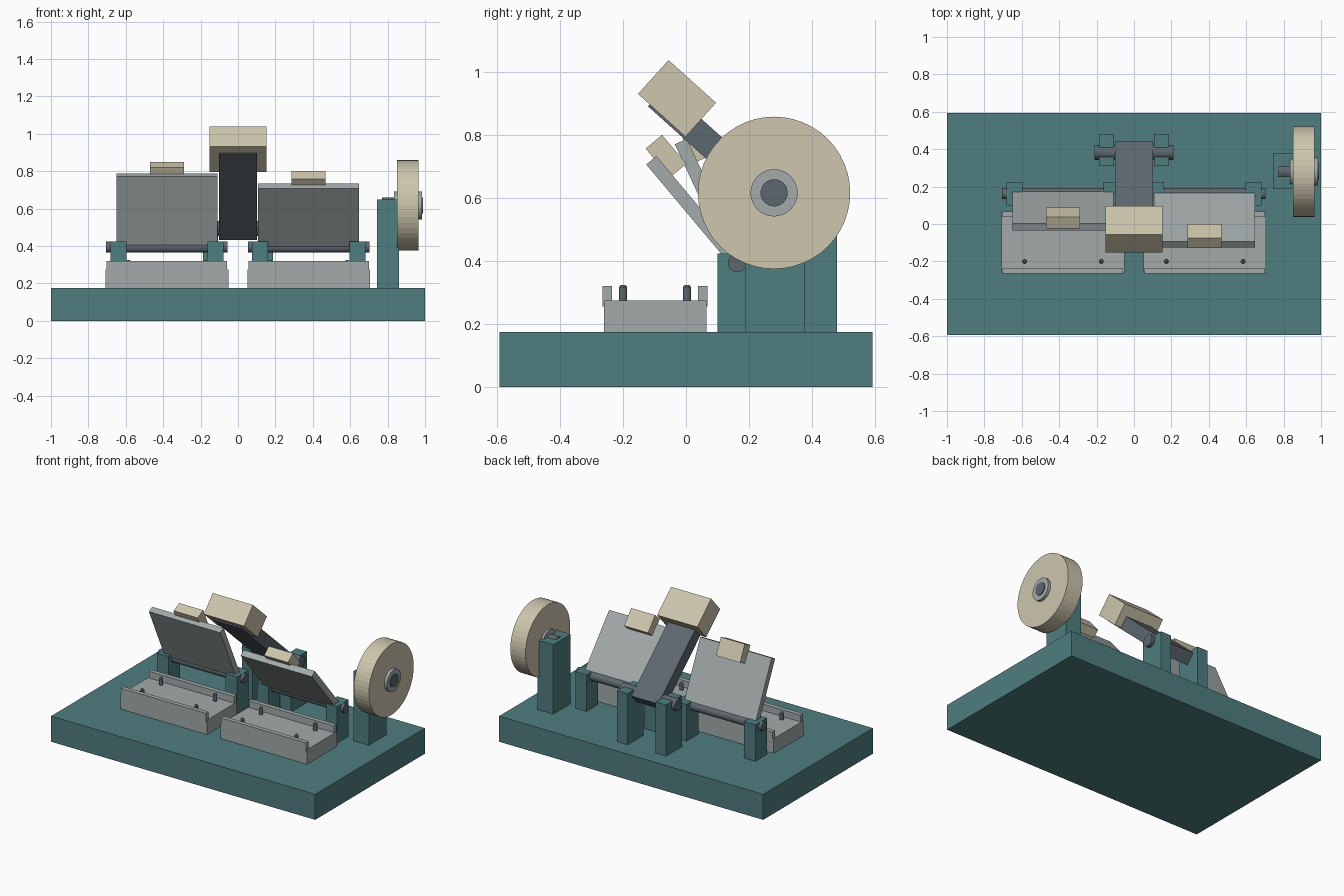
import bpy
import bmesh
from math import radians, pi
from mathutils import Matrix, Vector

cube = bpy.data.objects.get("Cube")
if cube:
    bpy.data.objects.remove(cube, do_unlink=True)


def material(name, rgb):
    m = bpy.data.materials.new(name)
    m.use_nodes = True
    m.diffuse_color = (*rgb, 1)
    m.node_tree.nodes["Principled BSDF"].inputs["Base Color"].default_value = (*rgb, 1)
    return m


TEAL = material("teal paint", (0.08, 0.205, 0.215))
CREAM = material("cream", (0.61, 0.565, 0.42))
GREY = material("light grey metal", (0.366, 0.402, 0.402))
DARK = material("dark steel", (0.11, 0.136, 0.16))


def finish(name, bm, mat):
    mesh = bpy.data.meshes.new(name)
    bm.to_mesh(mesh)
    bm.free()
    mesh.materials.append(mat)
    obj = bpy.data.objects.new(name, mesh)
    bpy.context.collection.objects.link(obj)
    return obj


def box(name, x, y, z, mat, frame=Matrix()):
    """Box from three (low, high) ranges, placed in an optional frame."""
    bm = bmesh.new()
    size = Matrix.Diagonal((x[1] - x[0], y[1] - y[0], z[1] - z[0], 1))
    mid = Matrix.Translation((sum(x) / 2, sum(y) / 2, sum(z) / 2))
    bmesh.ops.create_cube(bm, size=1, matrix=frame @ mid @ size)
    return finish(name, bm, mat)


def rod(name, x, y, z, r, mat, sides=24):
    """Cylinder lying along x."""
    bm = bmesh.new()
    place = Matrix.Translation((sum(x) / 2, y, z)) @ Matrix.Rotation(pi / 2, 4, "Y")
    bmesh.ops.create_cone(bm, cap_ends=True, segments=sides, radius1=r, radius2=r,
                          depth=x[1] - x[0], matrix=place)
    return finish(name, bm, mat)


def pin(name, x, y, low, high, r):
    """Upright pin with a chamfered tip."""
    bm = bmesh.new()
    bmesh.ops.create_cone(bm, cap_ends=True, segments=16, radius1=r, radius2=r,
                          depth=high - low,
                          matrix=Matrix.Translation((x, y, (low + high) / 2)))
    top = [f for f in bm.faces if f.normal.z > 0.9]
    bmesh.ops.inset_region(bm, faces=top, thickness=r * 0.45, use_even_offset=True)
    for v in {v for f in top for v in f.verts}:
        v.co.z += r * 0.6
    return finish(name, bm, DARK)


def tilted(y, z, degrees):
    """Frame at a pivot: local -y runs up the slope, local z is its upper normal."""
    return Matrix.Translation((0, y, z)) @ Matrix.Rotation(-radians(degrees), 4, "X")


# Base plate
box("base", (-1, 1), (-0.593, 0.593), (0, 0.175), TEAL)

# Two stations, each with a bed, rails, pins, hinge and raised flap
HINGE_Y, HINGE_Z = 0.163, 0.395
for side, cx, tilt in (("right", -0.38, 65), ("left", 0.378, 50)):
    box(side + "_bed", (cx - 0.328, cx + 0.328), (-0.26, 0.065), (0.17, 0.275), GREY)
    for end, y in (("front", -0.25), ("back", 0.053)):
        box(f"{side}_{end}_rail", (cx - 0.322, cx + 0.322),
            (y - 0.015, y + 0.015), (0.255, 0.321), GREY)
    for px in (-0.205, 0.205):
        for py in (-0.2, 0.003):
            pin(side + "_locating_pin", cx + px, py, 0.27, 0.317, 0.013)

    for px in (-0.26, 0.26):
        box(side + "_hinge_post", (cx + px - 0.043, cx + px + 0.043),
            (0.1, 0.225), (0.17, 0.425), TEAL)
    rod(side + "_hinge_rod", (cx - 0.325, cx + 0.325), HINGE_Y, HINGE_Z, 0.03, DARK)

    frame = tilted(HINGE_Y, HINGE_Z, tilt)
    box(side + "_flap", (cx - 0.27, cx + 0.27), (-0.425, 0), (-0.021, 0.021), GREY, frame)
    box(side + "_flap_handle", (cx - 0.091, cx + 0.091),
        (-0.465, -0.345), (0.01, 0.078), CREAM, frame)

# Central swinging arm with its head
ARM_Y, ARM_Z = 0.383, 0.495
for x in (-0.146, 0.146):
    box("arm_post", (x - 0.04, x + 0.04), (0.31, 0.48), (0.17, 0.525), TEAL)
rod("arm_axle", (-0.212, 0.212), ARM_Y, ARM_Z, 0.04, DARK)
arm = tilted(ARM_Y, ARM_Z, 42)
box("arm", (-0.102, 0.102), (-0.64, 0.045), (-0.042, 0.042), DARK, arm)
box("arm_head", (-0.152, 0.152), (-0.69, -0.487), (-0.034, 0.111), CREAM, arm)

# Side hand wheel on its post
WHEEL_Y, WHEEL_Z = 0.28, 0.617
box("wheel_post", (0.742, 0.86), (0.187, 0.376), (0.17, 0.65), TEAL)
rod("wheel_axle", (0.77, 0.99), WHEEL_Y, WHEEL_Z, 0.043, DARK, 32)
rod("wheel_hub", (0.835, 0.985), WHEEL_Y, WHEEL_Z, 0.075, GREY, 32)
rod("hand_wheel", (0.85, 0.965), WHEEL_Y, WHEEL_Z, 0.242, CREAM, 48)
